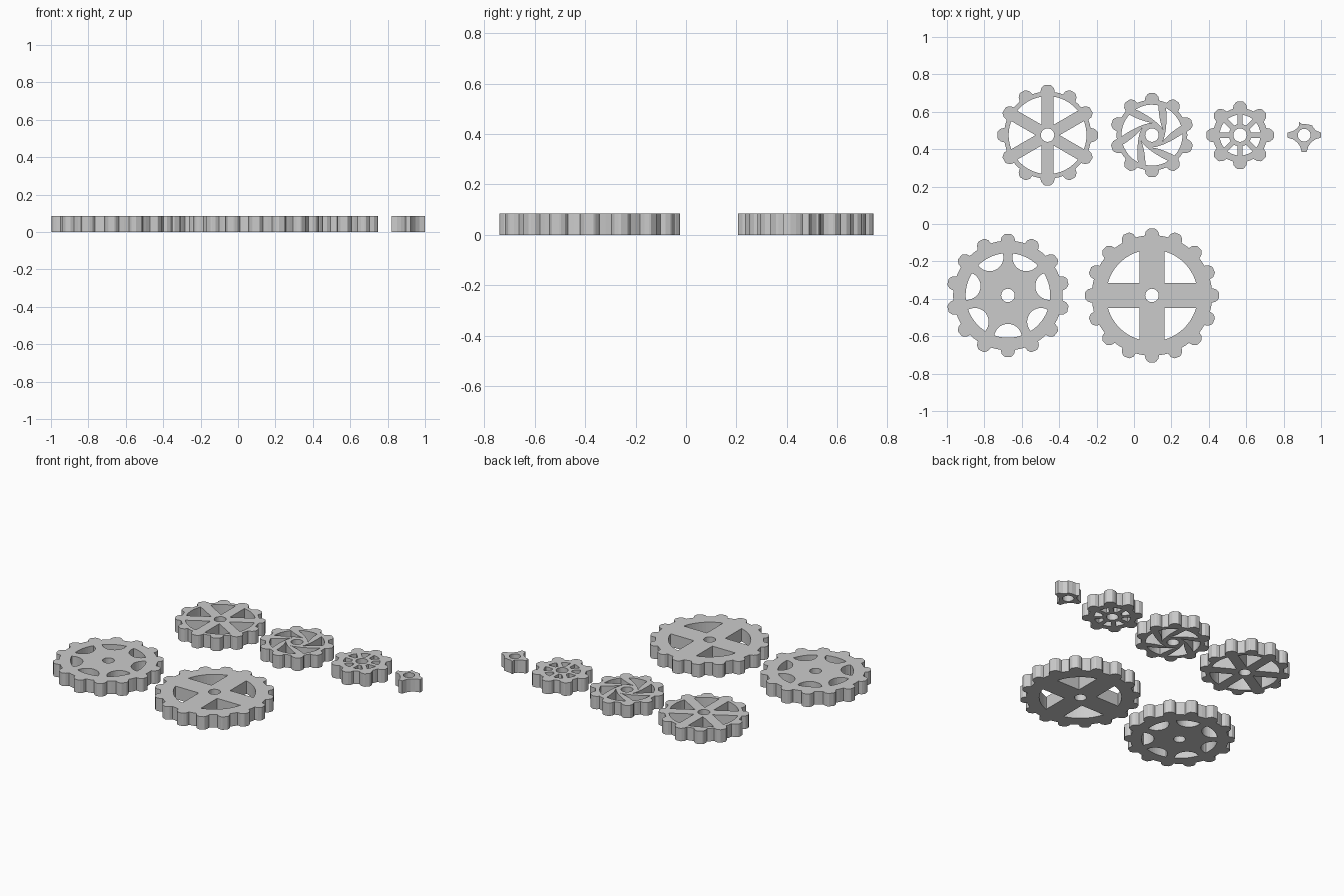
import bpy, bmesh
from math import pi, sin, cos, asin, acos, radians

if "Cube" in bpy.data.objects:
    bpy.data.objects.remove(bpy.data.objects["Cube"])

T = 0.085  # thickness of every gear


def pol(r, a):
    return (r * cos(a), r * sin(a))


def circle(r, n=24, c=(0, 0)):
    return [(c[0] + r * cos(2 * pi * i / n), c[1] + r * sin(2 * pi * i / n)) for i in range(n)]


def rim(n, tip, height=0.036):
    """Toothed outline with rounded-shoulder teeth, first tooth pointing +y."""
    root = tip - height
    pts = []
    prof = [(root, .039), (root + height * .55, .034), (tip - .004, .022), (tip, .015)]
    for i in range(n):
        a = pi / 2 + 2 * pi * i / n
        pts += [pol(r, a - w / r) for r, w in prof]
        pts += [pol(r, a + w / r) for r, w in reversed(prof)]
        pts.append(pol(root, a + pi / n))
    return pts


def spoke_windows(n, half_w, hub, outer):
    """Openings between n straight parallel-sided spokes."""
    res = []
    apex = half_w / sin(pi / n)
    for i in range(n):
        a0 = pi / 2 + 2 * pi * i / n
        a1 = a0 + 2 * pi / n
        d = asin(half_w / outer)
        k = 12
        pts = [pol(outer, a0 + d + (a1 - a0 - 2 * d) * j / k) for j in range(k + 1)]
        if hub > apex:
            d = asin(half_w / hub)
            pts += [pol(hub, a1 - d - (a1 - a0 - 2 * d) * j / 3) for j in range(4)]
        else:
            pts.append(pol(apex, (a0 + a1) / 2))
        res.append(pts)
    return res


def swirl_windows(n, hub, outer):
    """Openings between curved arms that leave the hub tangentially."""
    res = []
    k = 8
    for i in range(n):
        left, right = [], []
        for j in range(k + 1):
            t = j / k
            r = hub + (outer - hub) * t * t
            mid = 2 * pi * i / n + pi / n + acos(min(1, hub / r)) + radians(4)
            half = .16 + .23 * t
            right.append(pol(r, mid - half))
            left.append(pol(r, mid + half))
        a0, a1 = mid - half, mid + half
        arc = [pol(outer, a0 + (a1 - a0) * j / 6) for j in range(1, 6)]
        res.append(right + arc + left[::-1])
    return res


def scallop_windows(n, outer, rad):
    """Openings: round bites cut inward from the inner edge of the rim."""
    res = []
    half = 2 * asin(rad / (2 * outer))
    for i in range(n):
        a = -pi / 2 + 2 * pi * i / n
        pts = [pol(outer, a - half + 2 * half * j / 8) for j in range(9)]
        cx, cy = pol(outer, a)
        span = pi / 2 + half / 2
        for j in range(1, 14):
            b = a + span + (2 * pi - 2 * span) * j / 14
            pts.append((cx + rad * cos(b), cy + rad * sin(b)))
        res.append(pts)
    return res


def plate(name, x, y, loops):
    """Extrude an outline with holes into a solid mesh."""
    cu = bpy.data.curves.new(name, 'CURVE')
    cu.dimensions = '2D'
    cu.fill_mode = 'BOTH'
    cu.extrude = T / 2
    for pts in loops:
        s = cu.splines.new('POLY')
        s.points.add(len(pts) - 1)
        for p, (px, py) in zip(s.points, pts):
            p.co = (px, py, 0, 1)
        s.use_cyclic_u = True
    tmp = bpy.data.objects.new(name + "_outline", cu)
    bpy.context.collection.objects.link(tmp)
    bpy.context.view_layer.update()
    dg = bpy.context.evaluated_depsgraph_get()
    me = bpy.data.meshes.new_from_object(tmp.evaluated_get(dg))
    bpy.data.objects.remove(tmp)
    bm = bmesh.new()
    bm.from_mesh(me)
    bmesh.ops.remove_doubles(bm, verts=bm.verts, dist=1e-5)
    bmesh.ops.recalc_face_normals(bm, faces=bm.faces)
    for f in bm.faces:
        f.smooth = False
    bm.to_mesh(me)
    bm.free()
    me.name = name
    ob = bpy.data.objects.new(name, me)
    ob.location = (x, y, T / 2)
    bpy.context.collection.objects.link(ob)


bore = circle(.036)

# back row
plate("six_spoke_gear", -.462, .475, [rim(12, .269), bore] + spoke_windows(6, .032, .05, .208))
plate("swirl_gear", .096, .475, [rim(10, .225), bore] + swirl_windows(6, .066, .163))
plate("eight_spoke_gear", .567, .475, [rim(8, .181), bore] + spoke_windows(8, .014, .06, .109))

# small pinion: four points with concave sides, the top one cut off at a slant
pinion = [(.09, -.013), (.09, .013), (.062, .025), (.046, .043), (.044, .052), (.018, .058),
          (-.012, .06), (-.028, .07), (-.029, .048), (-.043, .032), (-.06, .022),
          (-.09, .013), (-.09, -.013), (-.06, -.022), (-.038, -.038), (-.022, -.06),
          (-.013, -.09), (.013, -.09), (.022, -.06), (.038, -.038), (.06, -.022)]
plate("pinion", .91, .475, [pinion, circle(.034)])

# front row
plate("scalloped_gear", -.674, -.382, [rim(14, .329), bore] + scallop_windows(7, .226, .074))
plate("four_spoke_gear", .096, -.382, [rim(16, .358), bore] + spoke_windows(4, .067, .06, .245))
